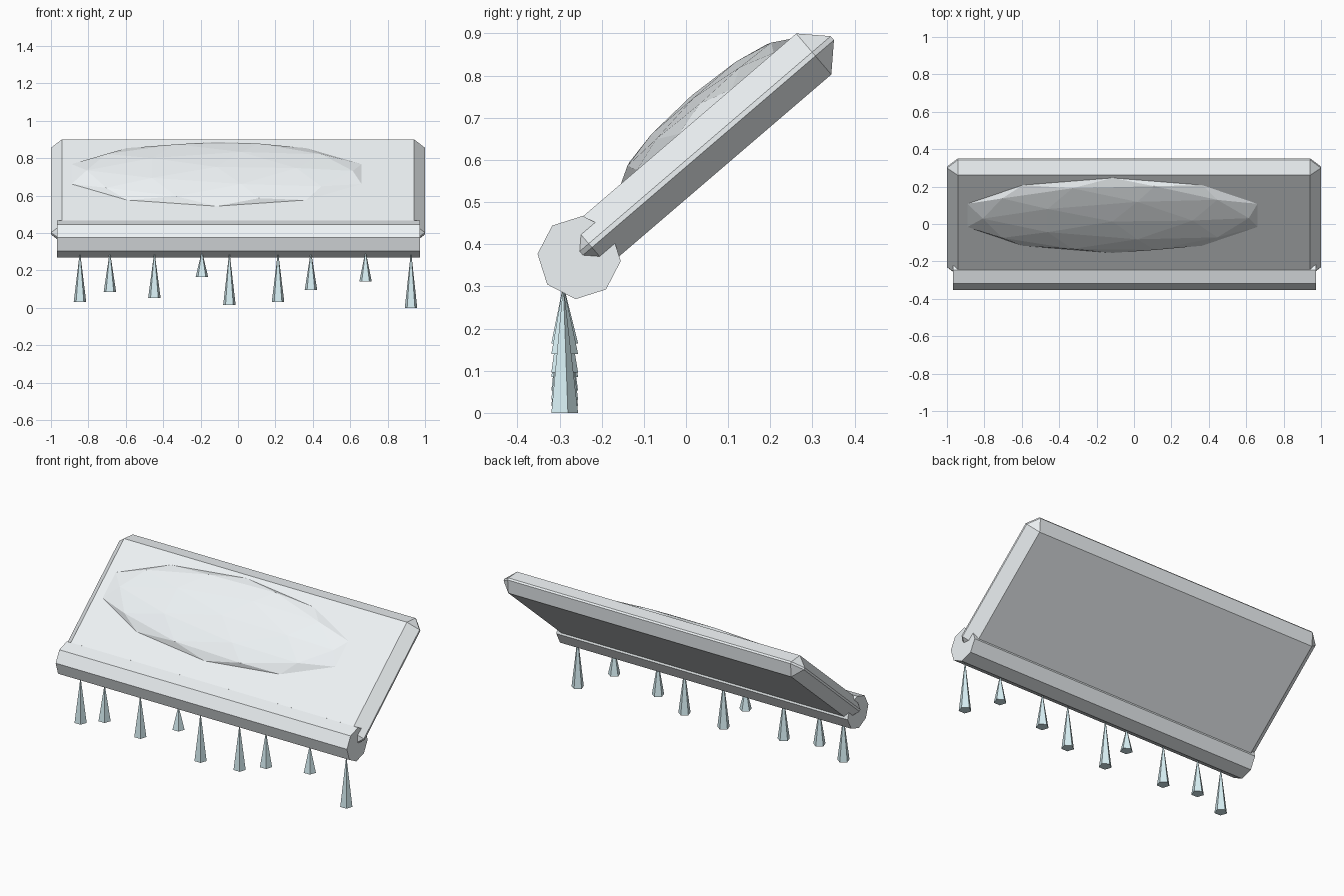
import bpy, bmesh, math
from mathutils import Matrix, Vector

if "Cube" in bpy.data.objects:
    bpy.data.objects.remove(bpy.data.objects["Cube"])


def material(name, color):
    m = bpy.data.materials.new(name)
    m.diffuse_color = color
    m.use_nodes = True
    m.node_tree.nodes["Principled BSDF"].inputs["Base Color"].default_value = m.diffuse_color
    return m


snow = material("snow", (0.86, 0.90, 0.92, 1))
ice = material("ice", (0.68, 0.86, 0.90, 1))


def finish(name, bm, matrix, mat):
    bm.transform(matrix)
    bmesh.ops.recalc_face_normals(bm, faces=bm.faces)
    mesh = bpy.data.meshes.new(name)
    bm.to_mesh(mesh)
    bm.free()
    mesh.materials.append(mat)
    ob = bpy.data.objects.new(name, mesh)
    bpy.context.collection.objects.link(ob)
    return ob


tilt = Matrix.Rotation(math.radians(40.6), 4, 'X')

# Tilted snow slab with wide single chamfers
bm = bmesh.new()
bmesh.ops.create_cube(bm, size=1)
bmesh.ops.scale(bm, vec=(2.0, 0.814, 0.128), verts=bm.verts)
bmesh.ops.bevel(bm, geom=bm.edges[:], offset=0.058, segments=1,
                affect='EDGES', profile=0.5)
finish("snow_slab", bm, Matrix.Translation((0, 0.038, 0.624)) @ tilt, snow)

# Low-poly snow drift lying on the slab
bm = bmesh.new()
bmesh.ops.create_icosphere(bm, subdivisions=2, radius=1)
bmesh.ops.scale(bm, vec=(0.815, 0.264, 0.05), verts=bm.verts)
finish("snow_drift", bm, Matrix.Translation((-0.115, 0.046, 0.715)) @ tilt, snow)

# Octagonal snow roll along the eave
bm = bmesh.new()
bmesh.ops.create_cone(bm, cap_ends=True, segments=8, radius1=0.099,
                      radius2=0.099, depth=1.94)
finish("eave_roll", bm,
       Matrix.Translation((0.002, -0.2535, 0.3685))
       @ Matrix.Rotation(math.radians(-4.9), 4, 'X')
       @ Matrix.Rotation(math.radians(90), 4, 'Y'), snow)

# Five-sided icicles, narrow end set into the roll: (x, bottom z)
TIP = 0.305
icicles = [(-0.845, 0.032), (-0.685, 0.085), (-0.447, 0.053),
           (-0.193, 0.165), (-0.046, 0.016), (0.214, 0.032),
           (0.39, 0.096), (0.682, 0.14), (0.925, 0.0)]
for i, (x, z) in enumerate(icicles):
    bm = bmesh.new()
    ring = []
    for k in range(5):
        a = math.radians(90 + 72 * k)
        ring.append(bm.verts.new((0.035 * math.cos(a), 0.035 * math.sin(a), z)))
    tip = bm.verts.new((0, 0, TIP))
    bm.faces.new(ring)
    for k in range(5):
        bm.faces.new((ring[k], ring[(k + 1) % 5], tip))
    finish(f"icicle_{i + 1}", bm, Matrix.Translation((x, -0.291, 0)), ice)
